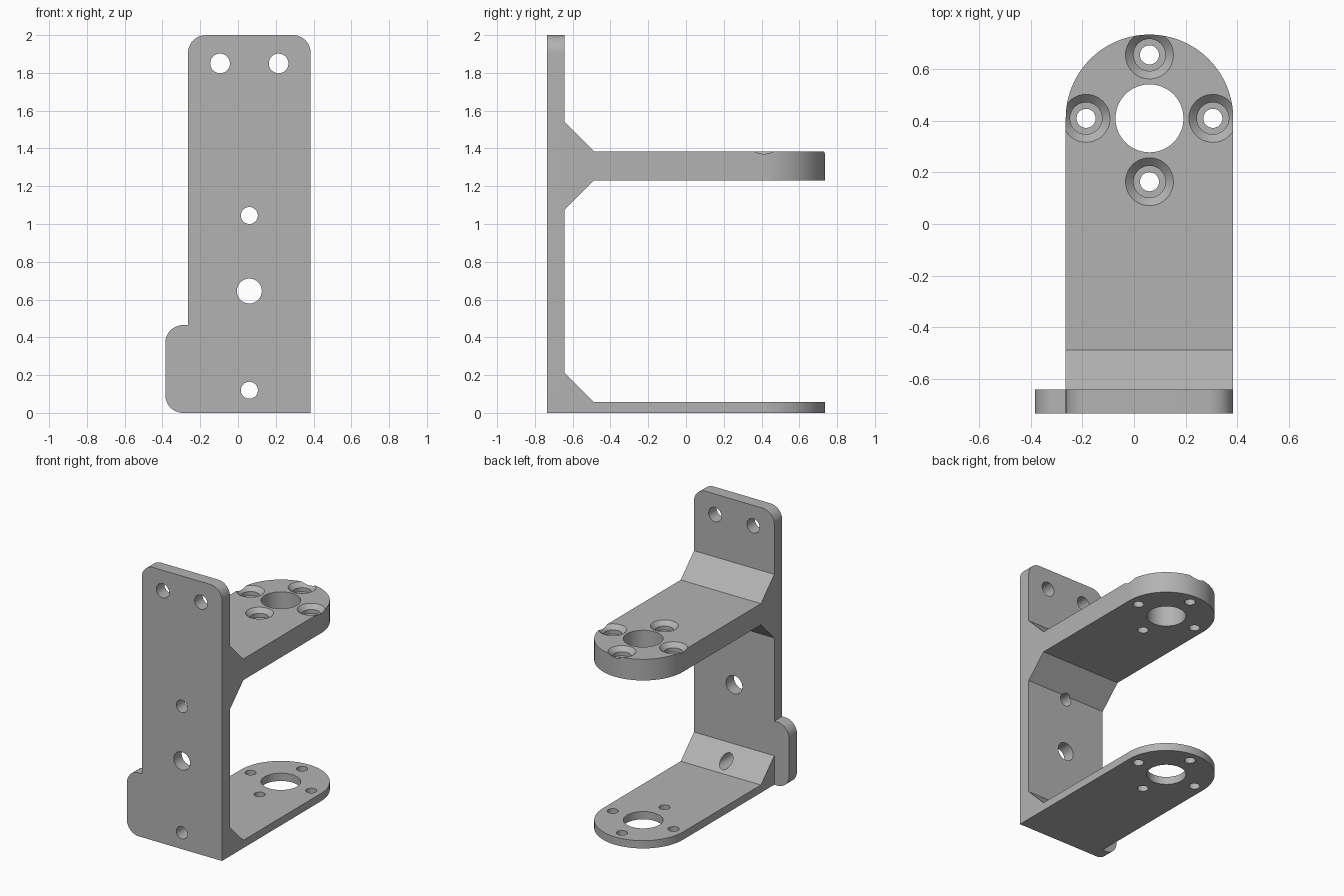
import bpy, bmesh, math
from mathutils import Vector, Matrix

if "Cube" in bpy.data.objects:
    bpy.data.objects.remove(bpy.data.objects["Cube"], do_unlink=True)

LEFT, RIGHT, TAB = 0.385, -0.265, -0.385      # plate edges and side tab edge
FRONT, BACK = -0.735, -0.643                  # plate thickness
MID, HALF = 0.06, 0.325                       # arm centre line and half width
HUB = 0.41                                    # centre of the round arm ends
BOLT_RING = 0.246

grey = bpy.data.materials.new("plain grey")
grey.use_nodes = True
colour = (0.45, 0.45, 0.45, 1)
grey.diffuse_color = colour
grey.node_tree.nodes["Principled BSDF"].inputs["Base Color"].default_value = colour


def arc(cx, cy, r, start, end, steps=16):
    angles = [math.radians(start + (end - start) * i / steps) for i in range(steps + 1)]
    return [(cx + r * math.cos(a), cy + r * math.sin(a)) for a in angles]


def prism(name, outline, axis, low, high):
    """Extrude a 2D outline along one axis."""
    def place(p, d):
        return {"x": (d, p[0], p[1]), "y": (p[0], d, p[1]), "z": (p[0], p[1], d)}[axis]
    bm = bmesh.new()
    face = bm.faces.new([bm.verts.new(place(p, low)) for p in outline])
    new = bmesh.ops.extrude_face_region(bm, geom=[face])["geom"]
    shift = Vector(place((0, 0), high - low))
    bmesh.ops.translate(bm, vec=shift, verts=[v for v in new if isinstance(v, bmesh.types.BMVert)])
    bmesh.ops.recalc_face_normals(bm, faces=bm.faces)
    return finish(name, bm)


def finish(name, bm):
    mesh = bpy.data.meshes.new(name)
    bm.to_mesh(mesh)
    bm.free()
    mesh.materials.append(grey)
    obj = bpy.data.objects.new(name, mesh)
    bpy.context.collection.objects.link(obj)
    return obj


def drill(x, y, z, r, length, axis="z", r_top=None):
    """Round cutter centred on a point; r_top makes it conical."""
    bm = bmesh.new()
    turn = Matrix.Rotation(math.pi / 2, 4, "X") if axis == "y" else Matrix()
    bmesh.ops.create_cone(bm, cap_ends=True, segments=48, radius1=r, radius2=r_top or r,
                          depth=length, matrix=Matrix.Translation((x, y, z)) @ turn)
    return finish("hole_cutter", bm)


def combine(obj, tool, operation):
    mod = obj.modifiers.new("cut", "BOOLEAN")
    mod.operation, mod.solver, mod.object = operation, "EXACT", tool
    bpy.context.view_layer.objects.active = obj
    bpy.ops.object.modifier_apply(modifier=mod.name)
    bpy.data.objects.remove(tool, do_unlink=True)


# Side profile: upright plate, two arms and their sloped gussets
ARM_LOW, ARM_TOP, BASE = 1.23, 1.385, 0.057
SLOPE, END = 0.155, 0.9
side = [(FRONT, 0), (END, 0), (END, BASE), (BACK + SLOPE, BASE), (BACK, BASE + SLOPE),
        (BACK, ARM_LOW - SLOPE), (BACK + SLOPE, ARM_LOW), (END, ARM_LOW), (END, ARM_TOP),
        (BACK + SLOPE, ARM_TOP), (BACK, ARM_TOP + SLOPE), (BACK, 2), (FRONT, 2)]
bracket = prism("mounting_bracket", side, "x", -0.6, 0.6)

# Front outline: rounded plate top and side tab
R = 0.095
front = ([(LEFT, -0.2)] + arc(LEFT - R, 2 - R, R, 0, 90) + arc(RIGHT + R, 2 - R, R, 90, 180)
         + [(RIGHT, 0.465)] + arc(TAB + R, 0.465 - R, R, 90, 180)
         + arc(TAB + R, R, R, 180, 270) + [(RIGHT, 0), (RIGHT, -0.2)])
combine(bracket, prism("front_cutter", front, "y", -1, 1), "INTERSECT")

# Top outline: round-ended arms behind the wider plate
top = ([(0.6, -0.9), (0.6, BACK), (LEFT, BACK)] + arc(MID, HUB, HALF, 0, 180, 64)
       + [(RIGHT, BACK), (-0.6, BACK), (-0.6, -0.9)])
combine(bracket, prism("top_cutter", top, "z", -0.5, 2.5), "INTERSECT")

# Plate holes
for x, z, r in [(-0.095, 1.85, 0.052), (0.215, 1.85, 0.052),
                (MID, 1.045, 0.045), (MID, 0.645, 0.066), (MID, 0.12, 0.045)]:
    combine(bracket, drill(x, -0.6, z, r, 0.6, "y"), "DIFFERENCE")

# Shaft hole and ring of bolt holes through both arms, with chamfered recesses on top
combine(bracket, drill(MID, HUB, 0.8, 0.132, 2), "DIFFERENCE")
for i in range(4):
    x = MID + BOLT_RING * math.cos(i * math.pi / 2)
    y = HUB + BOLT_RING * math.sin(i * math.pi / 2)
    combine(bracket, drill(x, y, 0.8, 0.037, 2), "DIFFERENCE")
    combine(bracket, drill(x, y, ARM_TOP, 0.062, 0.12), "DIFFERENCE")
    combine(bracket, drill(x, y, ARM_TOP, 0.062, 0.062, r_top=0.124), "DIFFERENCE")

bpy.ops.object.select_all(action="DESELECT")
bracket.select_set(True)
bpy.context.view_layer.objects.active = bracket
bpy.ops.object.shade_smooth_by_angle(angle=math.radians(30))
